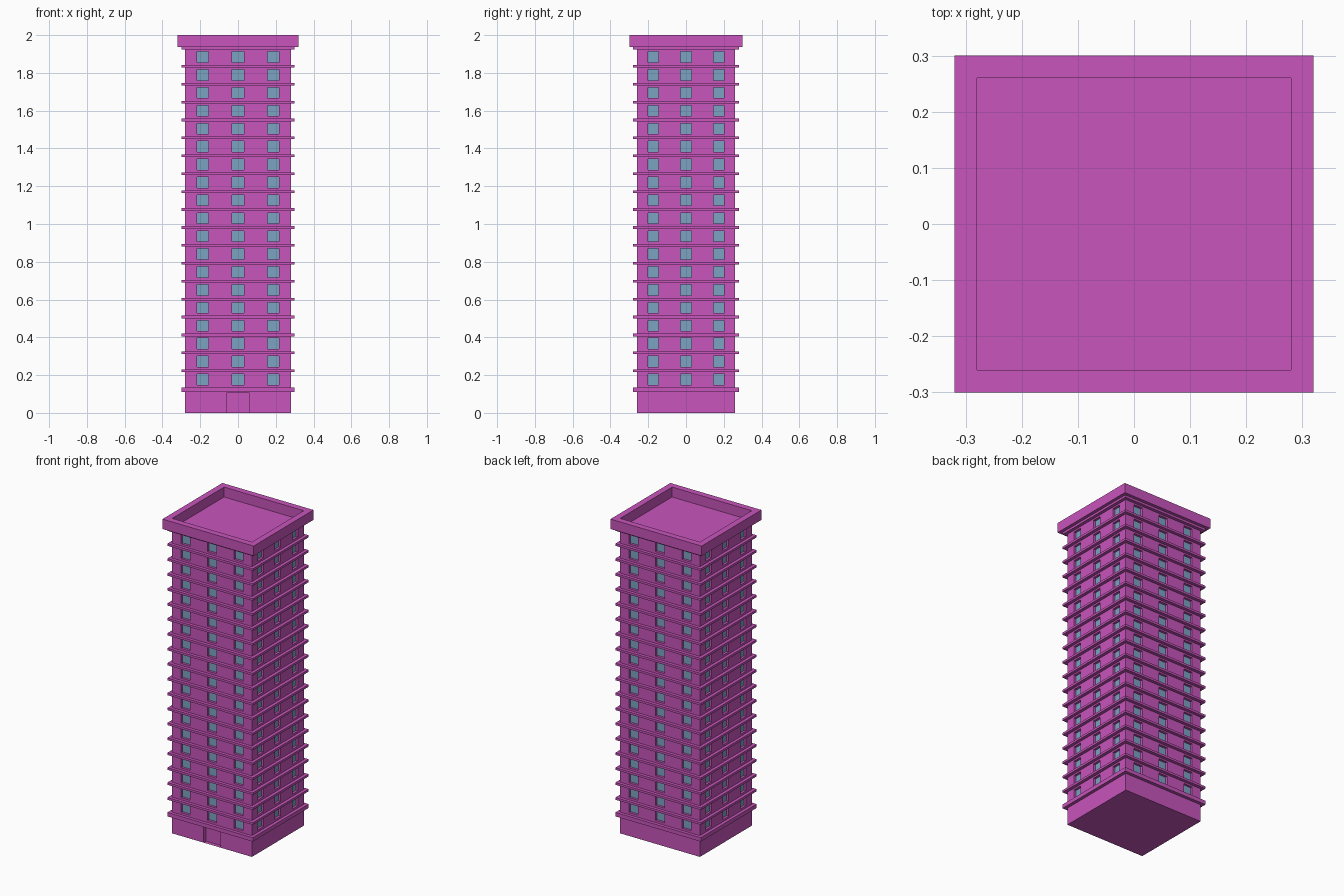
import bpy, bmesh
from mathutils import Matrix, Vector
from math import pi

if "Cube" in bpy.data.objects:
    bpy.data.objects.remove(bpy.data.objects["Cube"])

HX, HY = 0.28, 0.26          # half width and half depth of the tower
BASE, TOP, FLOORS = 0.135, 1.937, 19
PITCH = (TOP - BASE) / FLOORS


def material(name, rgb):
    m = bpy.data.materials.new(name)
    m.diffuse_color = (*rgb, 1)
    m.use_nodes = True
    m.node_tree.nodes["Principled BSDF"].inputs["Base Color"].default_value = m.diffuse_color
    return m


WALL = material("wall_paint", (0.58, 0.09, 0.50))
GLASS = material("window_glass", (0.20, 0.37, 0.55))


def finish(bm, name, *mats):
    bmesh.ops.remove_doubles(bm, verts=bm.verts, dist=1e-5)
    bmesh.ops.recalc_face_normals(bm, faces=bm.faces)
    me = bpy.data.meshes.new(name)
    bm.to_mesh(me)
    bm.free()
    for m in mats:
        me.materials.append(m)
    ob = bpy.data.objects.new(name, me)
    bpy.context.collection.objects.link(ob)
    return ob


def ring(name, over, z0, z1):
    """Rectangular collar around the tower."""
    bm = bmesh.new()
    loops = []
    for o, z in ((0, z0), (over, z0), (over, z1), (0, z1)):
        x, y = HX + o, HY + o
        loops.append([bm.verts.new(p) for p in
                      ((-x, -y, z), (x, -y, z), (x, y, z), (-x, y, z))])
    for i in range(4):
        a, b = loops[i], loops[(i + 1) % 4]
        for k in range(4):
            n = (k + 1) % 4
            bm.faces.new((a[k], a[n], b[n], b[k]))
    return finish(bm, name, WALL)


def facade(bm, turn, us, zs, dist, depth, is_hole, hole_mat):
    """Gridded wall whose hole cells are pushed in by depth."""
    rot = Matrix.Rotation(turn, 3, 'Z')

    def quad(pts, mat=0):
        f = bm.faces.new([bm.verts.new(rot @ Vector(p)) for p in pts])
        f.material_index = mat

    for i in range(len(us) - 1):
        for j in range(len(zs) - 1):
            c = [(us[i], zs[j]), (us[i + 1], zs[j]),
                 (us[i + 1], zs[j + 1]), (us[i], zs[j + 1])]
            outer = [(u, -dist, z) for u, z in c]
            if not is_hole(i, j):
                quad(outer)
                continue
            inner = [(u, -dist + depth, z) for u, z in c]
            quad(inner, hole_mat)
            for k in range(4):
                n = (k + 1) % 4
                quad((outer[k], outer[n], inner[n], inner[k]))


def cap(bm, z):
    bm.faces.new([bm.verts.new((x, y, z)) for x, y in
                  ((-HX, -HY), (HX, -HY), (HX, HY), (-HX, HY))])


# Tower walls with recessed windows, roof deck and underside
bm = bmesh.new()
zs = [0.11]
for f in range(FLOORS):
    mid = BASE + f * PITCH + 0.042
    zs += [mid - 0.0285, mid + 0.0285]
zs.append(TOP)
for side in range(4):
    half, dist = ((HX, HY), (HY, HX))[side % 2]
    bay = half * 2 / 3
    us = [-half]
    for c in (-bay, 0, bay):
        us += [c - bay / 6, c + bay / 6]
    us.append(half)
    facade(bm, side * pi / 2, us, zs, dist, 0.015,
           lambda i, j: i % 2 == 1 and j % 2 == 1, 1)
cap(bm, TOP)
finish(bm, "tower_walls", WALL, GLASS)

# Ground storey with recessed front door
bm = bmesh.new()
for side in range(4):
    half, dist = ((HX, HY), (HY, HX))[side % 2]
    us = [-half, -0.06, 0.06, half] if side == 0 else [-half, half]
    zz = [0, 0.105, 0.11] if side == 0 else [0, 0.11]
    facade(bm, side * pi / 2, us, zz, dist, 0.025,
           lambda i, j: side == 0 and i == 1 and j == 0, 0)
cap(bm, 0)
finish(bm, "ground_storey", WALL)

# Ledges between floors and roof parapet
ring("base_ledge", 0.02, 0.11, BASE)
for f in range(1, FLOORS + 1):
    z = BASE + f * PITCH
    ring(f"floor_ledge_{f}", 0.02, z - 0.014, z)
ring("parapet", 0.04, TOP, 2.0)
